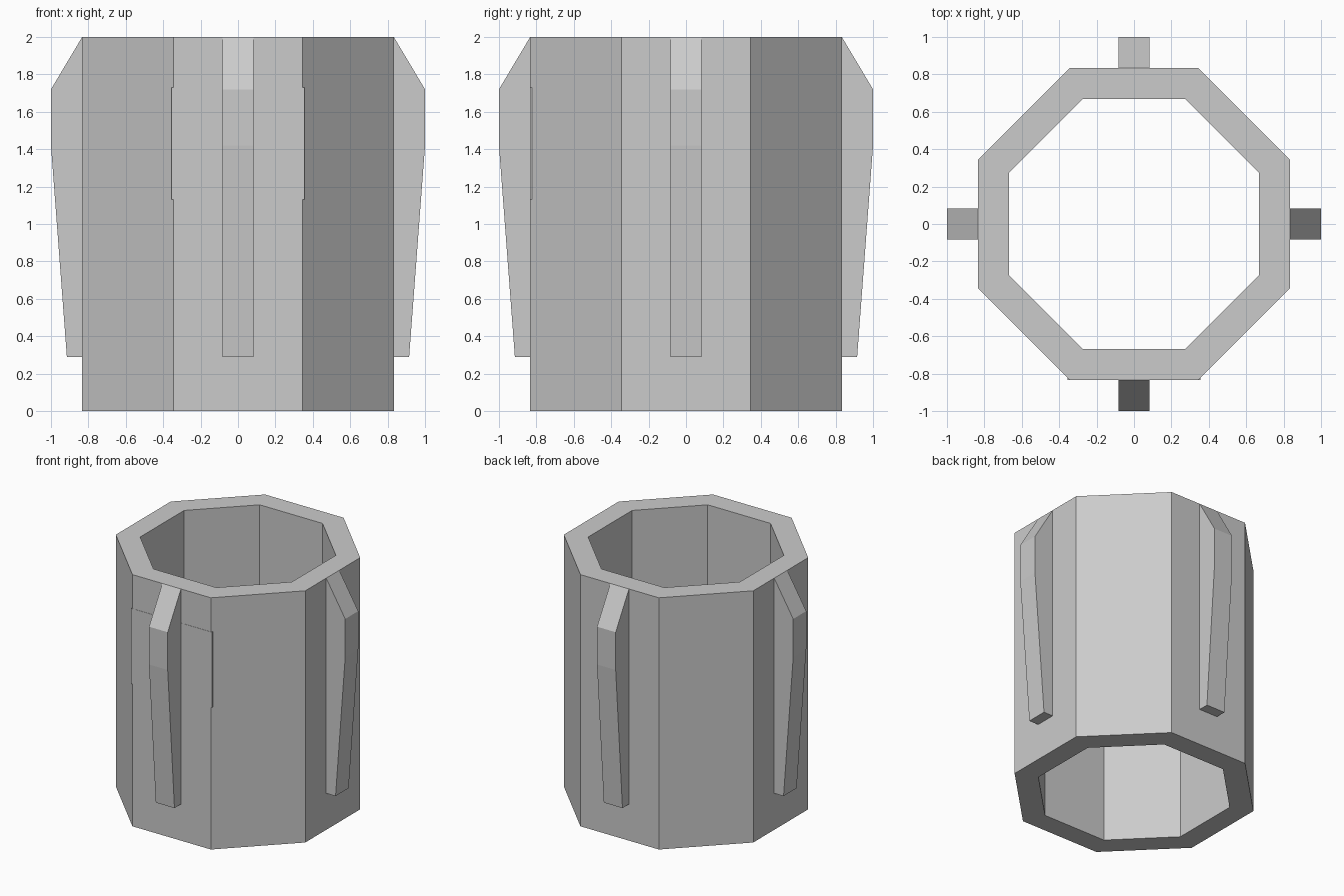
import bpy, bmesh, math
from mathutils import Matrix

if "Cube" in bpy.data.objects:
    bpy.data.objects.remove(bpy.data.objects["Cube"])


def make_object(name, bm):
    bmesh.ops.recalc_face_normals(bm, faces=bm.faces)
    mesh = bpy.data.meshes.new(name)
    bm.to_mesh(mesh)
    bm.free()
    obj = bpy.data.objects.new(name, mesh)
    bpy.context.collection.objects.link(obj)
    return obj


def octagon(bm, apothem, z):
    r = apothem / math.cos(math.pi / 8)
    return [bm.verts.new((r * math.cos((i + 0.5) * math.pi / 4),
                          r * math.sin((i + 0.5) * math.pi / 4), z)) for i in range(8)]


# Octagonal sleeve, open at both ends
bm = bmesh.new()
rings = [octagon(bm, 0.833, 0), octagon(bm, 0.833, 2),
         octagon(bm, 0.667, 2), octagon(bm, 0.667, 0)]
for k in range(4):
    a, b = rings[k], rings[(k + 1) % 4]
    for i in range(8):
        j = (i + 1) % 8
        bm.faces.new((a[i], a[j], b[j], b[i]))
make_object("octagonal_sleeve", bm)

# Four tapered ribs, one on each main side
profile = [(0.825, 0.29), (0.915, 0.29), (1.0, 1.42), (1.0, 1.72), (0.833, 2.0), (0.825, 2.0)]
for n, side in enumerate(("right", "back", "left", "front")):
    bm = bmesh.new()
    face = bm.faces.new([bm.verts.new((x, -0.082, z)) for x, z in profile])
    ext = bmesh.ops.extrude_face_region(bm, geom=[face])
    moved = [v for v in ext["geom"] if isinstance(v, bmesh.types.BMVert)]
    bmesh.ops.translate(bm, verts=moved, vec=(0, 0.164, 0))
    bmesh.ops.rotate(bm, verts=bm.verts, cent=(0, 0, 0),
                     matrix=Matrix.Rotation(n * math.pi / 2, 3, 'Z'))
    make_object(side + "_rib", bm)

# Very thin raised panel on the front side
bm = bmesh.new()
bmesh.ops.create_cube(bm, size=1, matrix=Matrix.Translation((0, -0.827, 1.43))
                      @ Matrix.Diagonal((0.71, 0.016, 0.6, 1)))
make_object("front_panel", bm)
